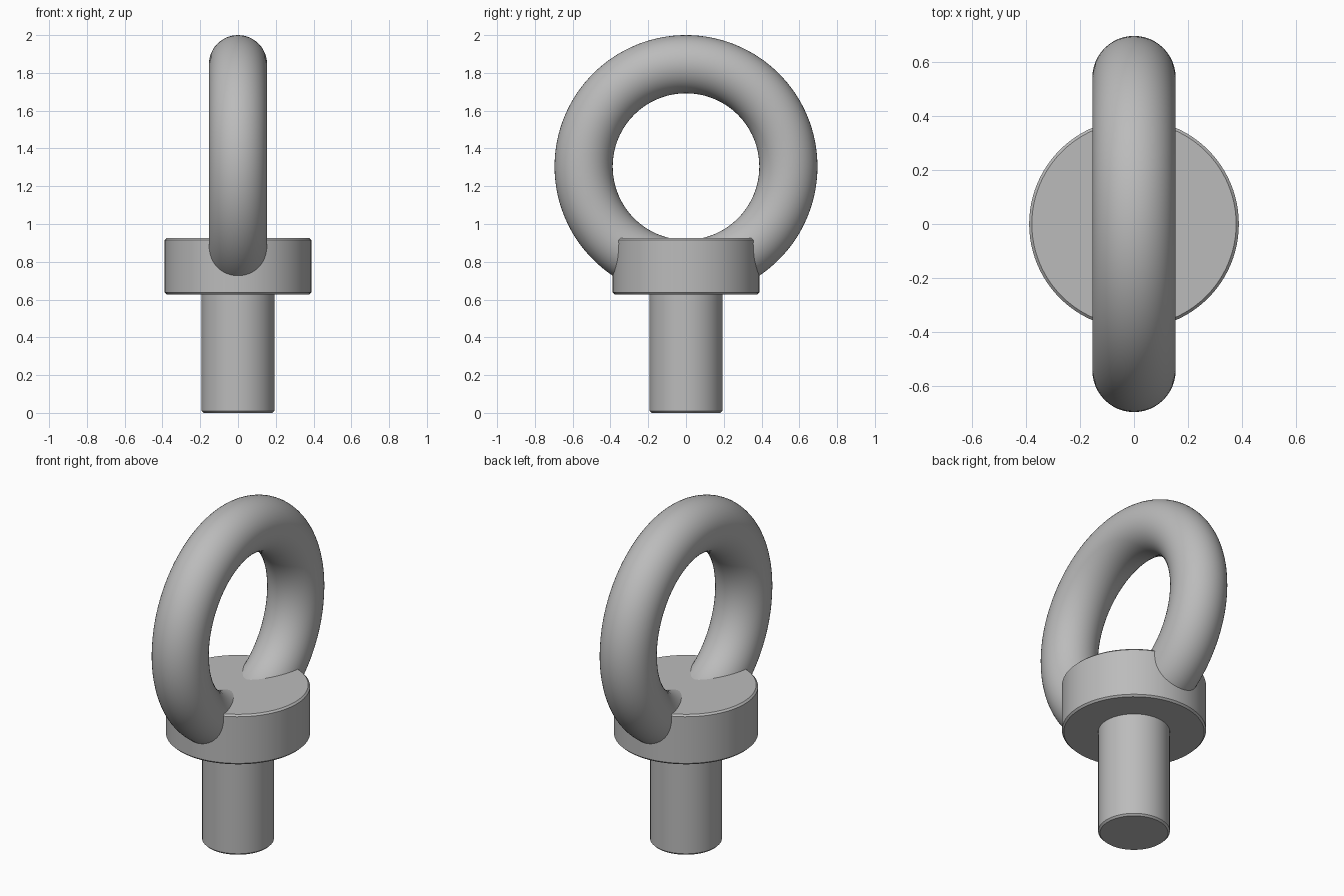
import bpy
import math

cube = bpy.data.objects.get("Cube")
if cube:
    bpy.data.objects.remove(cube, do_unlink=True)

# Single grey metal
GREY = (0.5, 0.5, 0.5, 1.0)
steel = bpy.data.materials.new("grey_steel")
steel.use_nodes = True
steel.diffuse_color = GREY
steel.node_tree.nodes["Principled BSDF"].inputs["Base Color"].default_value = GREY


def finish(name):
    obj = bpy.context.object
    obj.name = obj.data.name = name
    obj.data.materials.append(steel)
    bpy.ops.object.shade_smooth_by_angle(angle=math.radians(30))
    return obj


def chamfered_cylinder(name, radius, bottom, top, chamfer):
    bpy.ops.mesh.primitive_cylinder_add(
        vertices=96, radius=radius, depth=top - bottom,
        location=(0, 0, (bottom + top) / 2))
    obj = finish(name)
    bevel = obj.modifiers.new("edge_chamfer", "BEVEL")
    bevel.width = chamfer
    bevel.segments = 1
    bevel.limit_method = "ANGLE"
    bevel.angle_limit = math.radians(40)
    # Keep the chamfer ahead of any smoothing modifier
    obj.modifiers.move(len(obj.modifiers) - 1, 0)
    return obj


# Shank and collar
chamfered_cylinder("shank", 0.193, 0.0, 0.64, 0.01)
chamfered_cylinder("collar", 0.388, 0.628, 0.925, 0.01)

# Lifting ring standing in the YZ plane, sunk into the collar
bpy.ops.mesh.primitive_torus_add(
    major_radius=0.542, minor_radius=0.154, major_segments=128,
    minor_segments=48, location=(0, 0, 1.304), rotation=(0, math.pi / 2, 0))
finish("lifting_ring")
